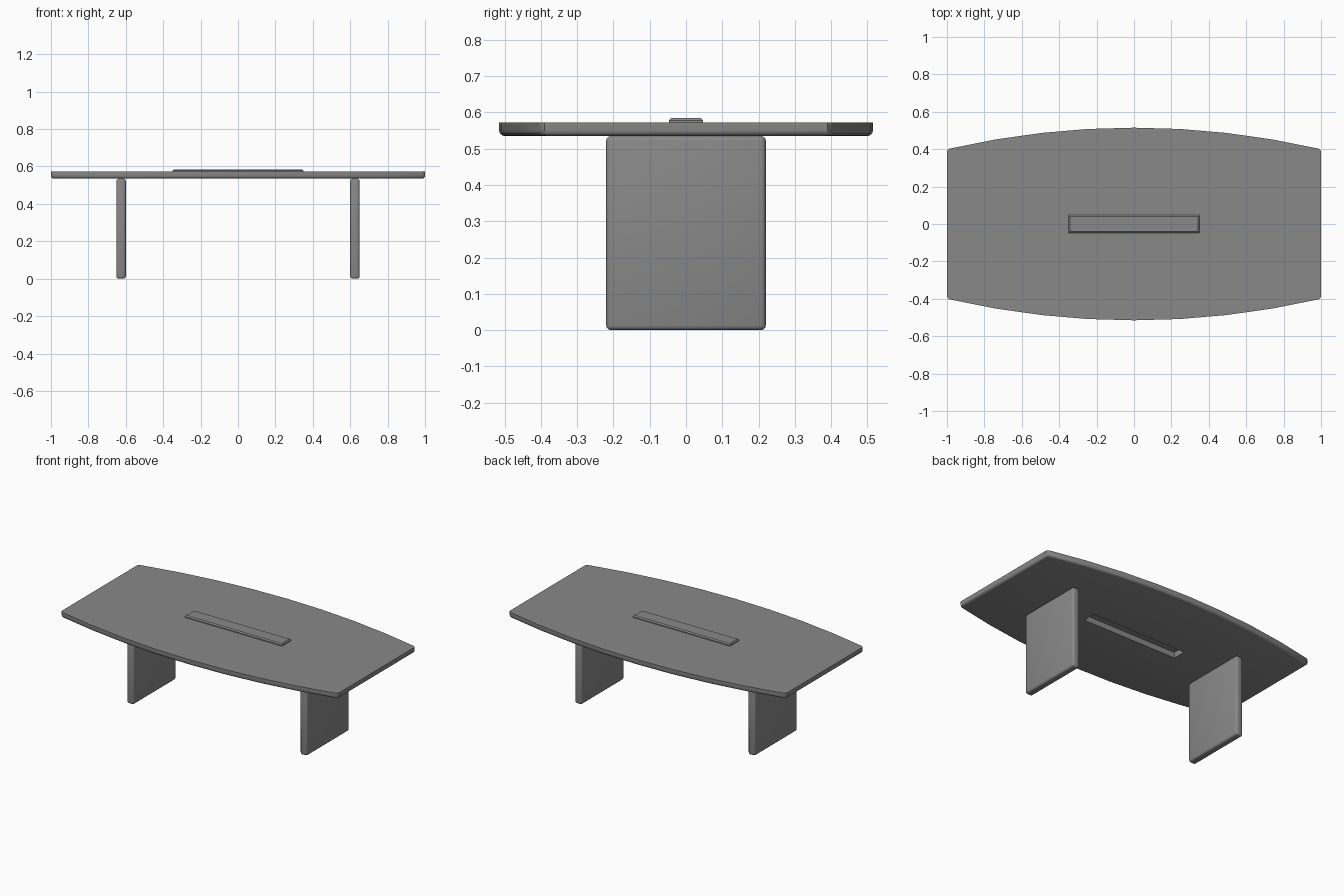
import bpy
import bmesh
from math import radians
from mathutils import Matrix

default = bpy.data.objects.get("Cube")
if default:
    bpy.data.objects.remove(default, do_unlink=True)

TOP_LOW, TOP_HIGH = 0.535, 0.572

grey = bpy.data.materials.new("mid grey")
grey.use_nodes = True
colour = (0.25, 0.25, 0.25, 1)
grey.diffuse_color = colour
grey.node_tree.nodes["Principled BSDF"].inputs["Base Color"].default_value = colour


def finish(bm, name):
    """Turn a bmesh into a grey object."""
    bmesh.ops.recalc_face_normals(bm, faces=bm.faces)
    mesh = bpy.data.meshes.new(name)
    bm.to_mesh(mesh)
    bm.free()
    obj = bpy.data.objects.new(name, mesh)
    mesh.materials.append(grey)
    bpy.context.collection.objects.link(obj)
    return obj


def select(obj):
    bpy.ops.object.select_all(action="DESELECT")
    obj.select_set(True)
    bpy.context.view_layer.objects.active = obj


def smooth(obj):
    select(obj)
    bpy.ops.object.shade_smooth_by_angle(angle=radians(35))


def bevel(bm, edges, width, segments):
    bmesh.ops.bevel(bm, geom=edges, offset=width, segments=segments,
                    profile=0.5, affect="EDGES", clamp_overlap=True)


def box(half_x, half_y, low, high, x=0):
    bm = bmesh.new()
    bmesh.ops.create_cube(bm, size=1)
    bm.transform(Matrix.Translation((x, 0, (low + high) / 2))
                 @ Matrix.Diagonal((2 * half_x, 2 * half_y, high - low, 1)))
    return bm


def edges_at(bm, z):
    return [e for e in bm.edges if all(abs(v.co.z - z) < 1e-4 for v in e.verts)]


# Boat-shaped top: bowed long sides, clipped corners, rounded lower rim
steps = 8
bow = []
for i in range(steps + 1):
    x = 0.988 * (2 * i / steps - 1)
    bow.append((x, 0.515 - 0.115 * x * x))
half = [(-1, 0.39)] + bow + [(1, 0.39)]
outline = half + [(-x, -y) for x, y in half]

bm = bmesh.new()
base = bm.faces.new([bm.verts.new((x, y, TOP_LOW)) for x, y in outline])
extruded = bmesh.ops.extrude_face_region(bm, geom=[base])["geom"]
bmesh.ops.translate(bm, vec=(0, 0, TOP_HIGH - TOP_LOW),
                    verts=[v for v in extruded if isinstance(v, bmesh.types.BMVert)])
if not base.is_valid or len(edges_at(bm, TOP_LOW)) and not any(
        f.calc_center_median().z < TOP_LOW + 1e-4 for f in bm.faces):
    bmesh.ops.contextual_create(bm, geom=edges_at(bm, TOP_LOW))
bmesh.ops.recalc_face_normals(bm, faces=bm.faces)
bevel(bm, edges_at(bm, TOP_LOW), 0.015, 3)
table_top = finish(bm, "table_top")

# Cable slot cut through the top
cutter = finish(box(0.345, 0.043, TOP_LOW - 0.1, TOP_HIGH + 0.1), "slot_cutter")
cutter.hide_render = True
cut = table_top.modifiers.new("slot", "BOOLEAN")
cut.operation = "DIFFERENCE"
cut.solver = "EXACT"
cut.object = cutter
select(table_top)
bpy.ops.object.modifier_apply(modifier=cut.name)
bpy.data.objects.remove(cutter, do_unlink=True)
smooth(table_top)

# Chamfered cover over the slot
bm = box(0.35, 0.047, TOP_HIGH, 0.585)
bevel(bm, edges_at(bm, 0.585), 0.007, 1)
finish(bm, "slot_cover")

# Two slab legs with rounded edges
for side, name in ((1, "left_leg"), (-1, "right_leg")):
    bm = box(0.025, 0.22, 0, TOP_LOW, side * 0.625)
    bevel(bm, list(bm.edges), 0.013, 3)
    smooth(finish(bm, name))
